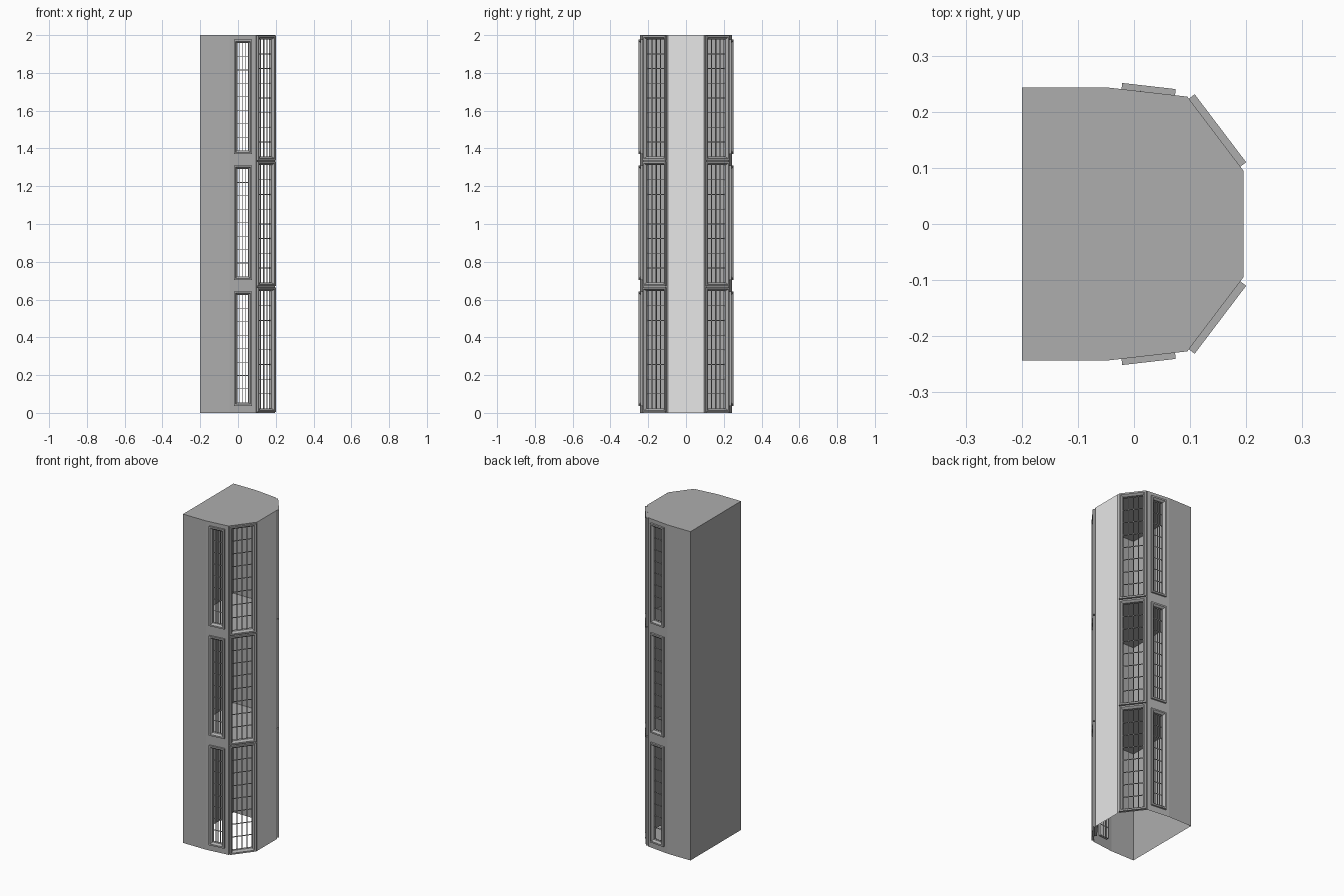
import bpy, bmesh
from mathutils import Vector

cube = bpy.data.objects.get("Cube")
if cube:
    bpy.data.objects.remove(cube, do_unlink=True)

HEIGHT = 2.0
STOREYS = 3
STEP = HEIGHT / STOREYS

# Half outline in plan, from the bay front round to the back wall
NOSE, CORNER, BEND, BACK = (0.195, 0.095), (0.095, 0.227), (-0.045, 0.243), (-0.2, 0.243)


def material(name, value):
    m = bpy.data.materials.new(name)
    m.use_nodes = True
    colour = (value, value, value, 1)
    m.diffuse_color = colour
    m.node_tree.nodes["Principled BSDF"].inputs["Base Color"].default_value = colour
    return m


GREY = material("mid grey", 0.42)
LIGHT = material("light grey", 0.8)


class Wall:
    """A vertical plane between two plan points, with local axes u, z and n."""

    def __init__(self, start, end):
        self.p = Vector((*start, 0))
        d = Vector((*end, 0)) - self.p
        self.length = d.length
        self.d = d.normalized()
        self.n = self.d.cross(Vector((0, 0, 1)))

    def at(self, u, z, n=0):
        return self.p + self.d * u + self.n * n + Vector((0, 0, z))


def finish(name, bm, mat, mirror=False):
    mesh = bpy.data.meshes.new(name)
    bmesh.ops.remove_doubles(bm, verts=bm.verts, dist=0.00001)
    bm.to_mesh(mesh)
    bm.free()
    mesh.materials.append(mat)
    ob = bpy.data.objects.new(name, mesh)
    bpy.context.collection.objects.link(ob)
    if mirror:
        mod = ob.modifiers.new("mirror", 'MIRROR')
        mod.use_axis = (False, True, False)
        mod.use_clip = False
        mod.use_mirror_merge = False
    return ob


def quad(bm, points):
    return bm.faces.new([bm.verts.new(p) for p in points])


def panel(name, wall, mat, hole=None, mirror=False):
    """Wall sheet, one bay per storey, each with an optional opening."""
    bm = bmesh.new()
    for i in range(STOREYS):
        z = i * STEP
        us, zs = [0, wall.length], [z, z + STEP]
        if hole:
            us[1:1] = hole[:2]
            zs[1:1] = [z + hole[2], z + hole[3]]
        for a in range(len(us) - 1):
            for b in range(len(zs) - 1):
                if hole and a == b == 1:
                    continue
                quad(bm, [wall.at(us[a], zs[b]), wall.at(us[a + 1], zs[b]),
                          wall.at(us[a + 1], zs[b + 1]), wall.at(us[a], zs[b + 1])])
    return finish(name, bm, mat, mirror)


def inset(rect, d):
    return (rect[0] + d, rect[1] - d, rect[2] + d, rect[3] - d)


def frame(name, wall, rect, loops):
    """Window surround built from nested rectangles given as (inset, offset)."""
    bm = bmesh.new()
    for i in range(STOREYS):
        rings = []
        for d, n in loops:
            u0, u1, z0, z1 = inset(rect, d)
            corners = ((u0, z0), (u1, z0), (u1, z1), (u0, z1))
            rings.append([bm.verts.new(wall.at(u, z + i * STEP, n)) for u, z in corners])
        for r, s in zip(rings, rings[1:]):
            for k in range(4):
                j = (k + 1) % 4
                bm.faces.new((r[k], r[j], s[j], s[k]))
    return finish(name, bm, GREY, True)


def bar(bm, wall, u0, u1, z0, z1, n0, n1):
    start = len(bm.faces)
    bmesh.ops.create_cube(bm, size=1)
    bm.verts.ensure_lookup_table()
    for v in bm.verts[-8:]:
        v.co = wall.at(u1 if v.co.x > 0 else u0, z1 if v.co.z > 0 else z0,
                       n0 if v.co.y > 0 else n1)


def lattice(name, wall, rect, cols, rows, width):
    """Glazing bars that cross the opening."""
    bm = bmesh.new()
    h = width / 2
    u0, u1, low, high = rect
    for i in range(STOREYS):
        z0, z1 = low + i * STEP, high + i * STEP
        for c in range(1, cols):
            u = u0 + (u1 - u0) * c / cols
            bar(bm, wall, u - h, u + h, z0, z1, -0.012, -0.006)
        for r in range(1, rows):
            z = z0 + (z1 - z0) * r / rows
            bar(bm, wall, u0, u1, z - h, z + h, -0.011, -0.007)
    return finish(name, bm, GREY, True)


def window(label, wall, rect, proud, rows, width):
    """Pierced wall with its surround and bars."""
    border = 0.019
    opening = inset(rect, border)
    panel(label + "_wall", wall, GREY, opening, True)
    frame(label + "_window_frame", wall, rect,
          [(0, 0), (0, proud), (0.009, proud), (border, 0), (border, -0.016)])
    lattice(label + "_window_bars", wall, opening, 4, rows, width)


# Plain walls: light bay front, back, and straight flanks
panel("bay_front", Wall((NOSE[0], -NOSE[1]), NOSE), LIGHT)
panel("back_wall", Wall(BACK, (BACK[0], -BACK[1])), GREY)
panel("flank_wall", Wall(BEND, BACK), GREY, mirror=True)

# Windowed walls
chamfer = Wall(NOSE, CORNER)
window("corner", chamfer, (0.009, 0.161, 0.004, STEP - 0.003), 0.013, 8, 0.004)
side = Wall(CORNER, BEND)
window("side", side, (0.022, 0.118, 0.037, 0.643), 0.011, 8, 0.003)

# Floors between storeys and the roof; the underside stays open
half = [NOSE, CORNER, BEND, BACK]
outline = half + [(x, -y) for x, y in reversed(half)]
for i in range(1, STOREYS + 1):
    bm = bmesh.new()
    quad(bm, [(x, y, i * STEP) for x, y in outline])
    finish("roof" if i == STOREYS else "floor_%d" % i, bm, GREY)
